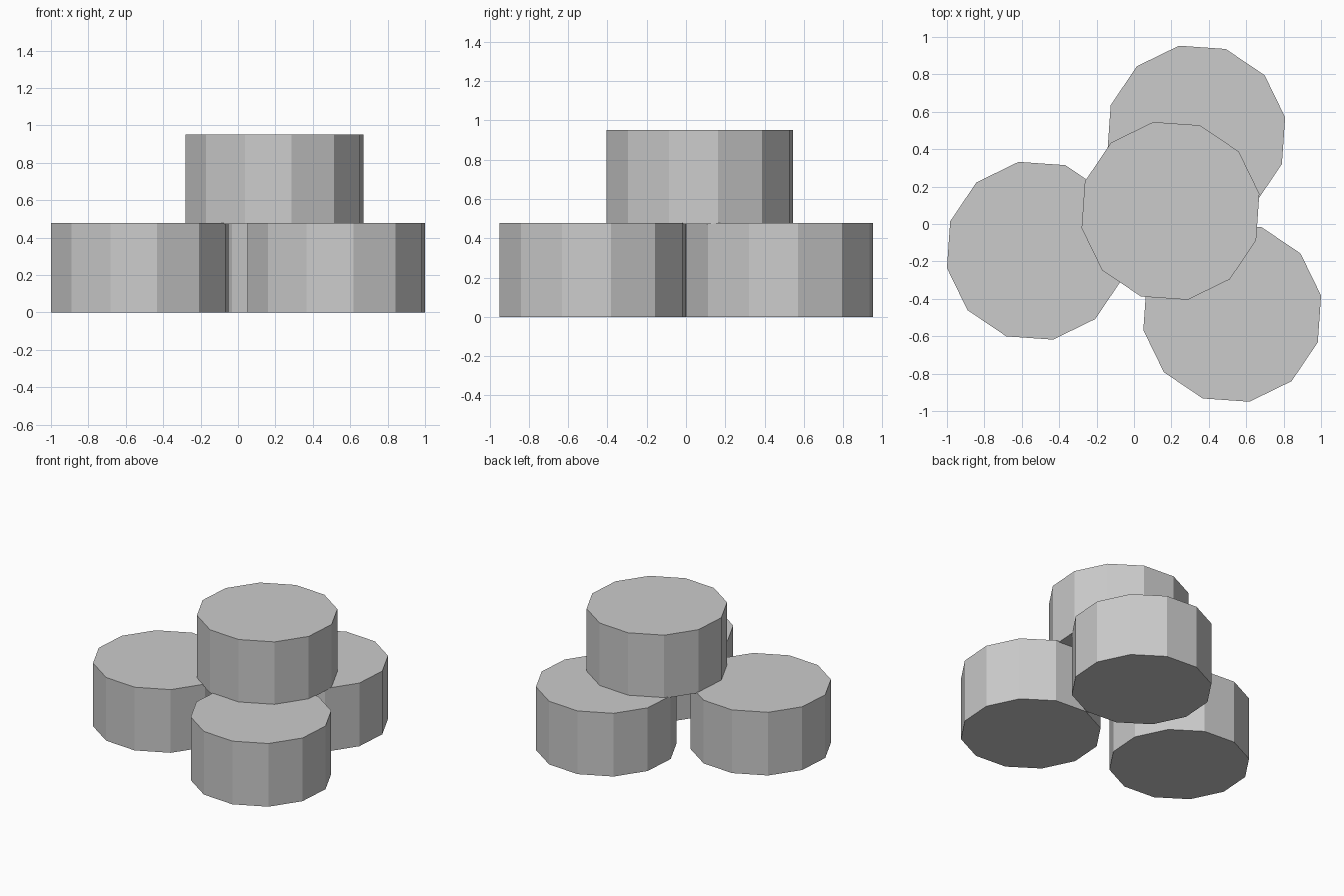
import bpy
import math

if "Cube" in bpy.data.objects:
    bpy.data.objects.remove(bpy.data.objects["Cube"])

RADIUS = 0.484
HEIGHT = 0.478
TURN = math.radians(11)


def drum(name, x, y, base):
    # 12-sided flat-shaded drum standing at height base
    bpy.ops.mesh.primitive_cylinder_add(
        vertices=12, radius=RADIUS, depth=HEIGHT,
        location=(x, y, base + HEIGHT / 2), rotation=(0, 0, TURN))
    bpy.context.object.name = name


# Three drums on the ground
drum("left_drum", -0.525, -0.143, 0)
drum("back_drum", 0.333, 0.478, 0)
drum("right_drum", 0.525, -0.475, 0)

# One drum stacked on top, sunk in very slightly
drum("top_drum", 0.195, 0.07, 0.472)
